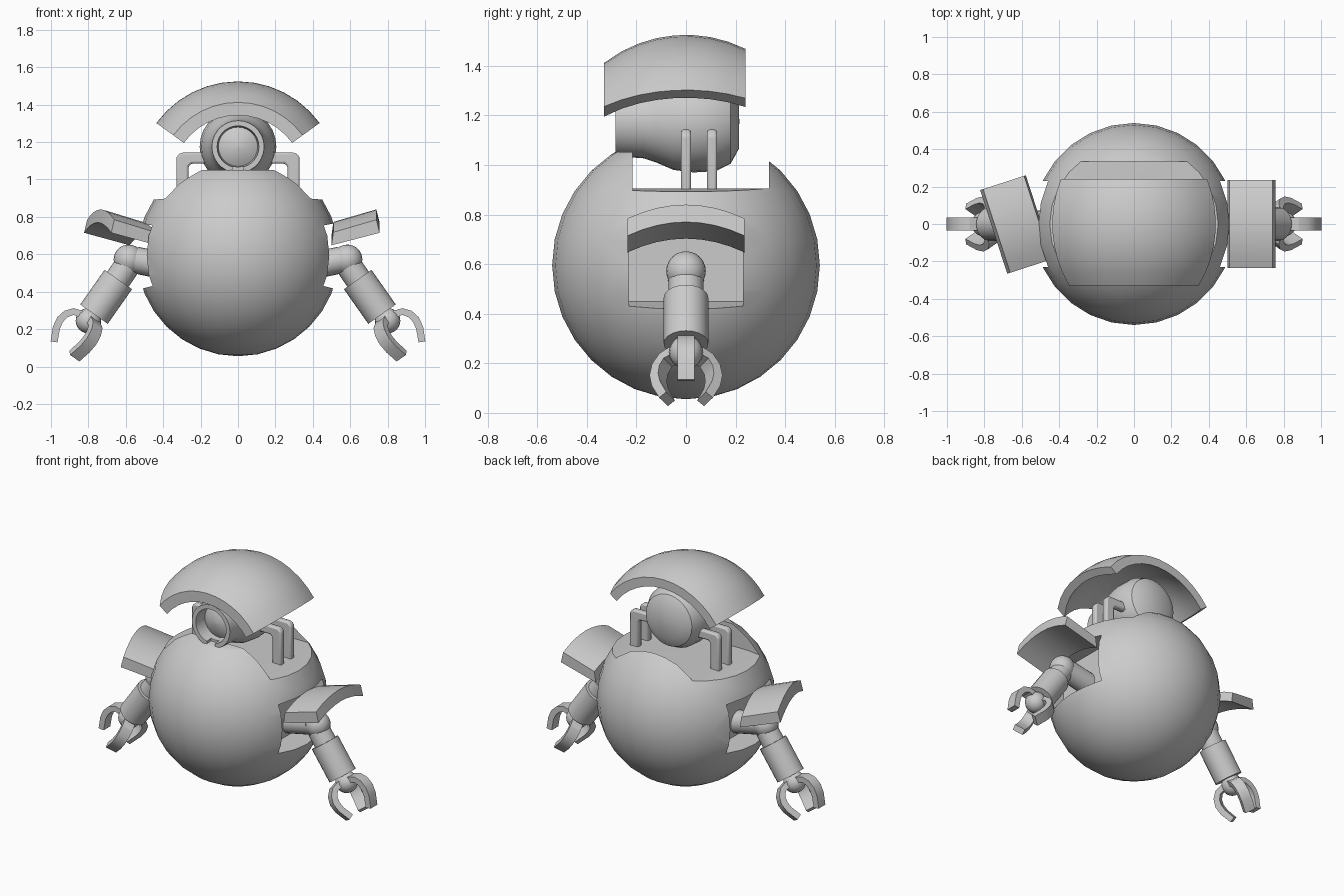
import bpy, bmesh, math
from mathutils import Vector, Matrix

if "Cube" in bpy.data.objects:
    bpy.data.objects.remove(bpy.data.objects["Cube"])

grey = bpy.data.materials.new("plain grey")
grey.diffuse_color = (0.6, 0.6, 0.6, 1)
grey.use_nodes = True
grey.node_tree.nodes["Principled BSDF"].inputs["Base Color"].default_value = grey.diffuse_color
R, CZ = 0.54, 0.595          # body radius and centre height


def finish(ob, angle=32):
    ob.data.materials.clear()
    ob.data.materials.append(grey)
    bpy.ops.object.select_all(action='DESELECT')
    ob.select_set(True)
    bpy.context.view_layer.objects.active = ob
    bpy.ops.object.shade_smooth_by_angle(angle=math.radians(angle))
    return ob


def make(name, verts, faces):
    bm = bmesh.new()
    vs = [bm.verts.new(v) for v in verts]
    for f in faces:
        bm.faces.new([vs[i] for i in f])
    bmesh.ops.recalc_face_normals(bm, faces=bm.faces)
    me = bpy.data.meshes.new(name)
    bm.to_mesh(me)
    bm.free()
    ob = bpy.data.objects.new(name, me)
    bpy.context.collection.objects.link(ob)
    return ob


def slab(name, top, bottom):
    """Closed shell between two equal grids of points."""
    n, m = len(top), len(top[0])
    verts = [p for row in top for p in row] + [p for row in bottom for p in row]
    k = n * m
    faces = []
    for i in range(n - 1):
        for j in range(m - 1):
            a = [i * m + j, i * m + j + 1, (i + 1) * m + j + 1, (i + 1) * m + j]
            faces += [a, [v + k for v in reversed(a)]]
    rim = [j for j in range(m)] + [i * m + m - 1 for i in range(1, n)]
    rim += [(n - 1) * m + j for j in range(m - 2, -1, -1)] + [i * m for i in range(n - 2, 0, -1)]
    for a, b in zip(rim, rim[1:] + rim[:1]):
        faces.append([a, b, b + k, a + k])
    return make(name, verts, faces)


def prism(name, outline, y0, y1):
    """Outline in x,z pushed along y."""
    n = len(outline)
    verts = [(x, y, z) for y in (y0, y1) for x, z in outline]
    faces = [list(range(n)), list(range(n, 2 * n))]
    faces += [[i, (i + 1) % n, (i + 1) % n + n, i + n] for i in range(n)]
    return make(name, verts, faces)


def ball(name, loc, r, seg=20, rings=12):
    bpy.ops.mesh.primitive_uv_sphere_add(segments=seg, ring_count=rings, radius=r, location=loc)
    ob = bpy.context.object
    ob.name = name
    return ob


def rod(name, a, b, r):
    a, b = Vector(a), Vector(b)
    bpy.ops.mesh.primitive_cylinder_add(vertices=20, radius=r, depth=(b - a).length, location=(a + b) / 2)
    ob = bpy.context.object
    ob.name = name
    ob.rotation_euler = (b - a).to_track_quat('Z', 'Y').to_euler()
    return finish(ob)


def cut(ob, cutter):
    mod = ob.modifiers.new("cut", 'BOOLEAN')
    mod.operation, mod.object, mod.solver = 'DIFFERENCE', cutter, 'EXACT'
    bpy.context.view_layer.objects.active = ob
    bpy.ops.object.modifier_apply(modifier=mod.name)
    bpy.data.objects.remove(cutter)


# round body with a head bay on top and an arm bay on each side
body = ball("body", (0, 0, CZ), R, 28, 16)
cut(body, prism("head_bay", [(-.6, .88), (-.3, .905), (.3, .905), (.6, .88), (.6, 1.3), (-.6, 1.3)], -.215, .335))
cut(body, prism("top_trim", [(-.5, 1.052), (.5, 1.052), (.5, 1.4), (-.5, 1.4)], -.5, .1))
for s in (1, -1):
    cut(body, prism("arm_bay", [(s * .38, .45), (s * .7, .37), (s * .7, .80), (s * .38, .74)], -.23, .23))
finish(body)

# raised top cap: a slice of the body's shell
def shell(r):
    rows = []
    for i in range(9):
        y = -.33 + .57 * i / 8
        q = math.sqrt(r * r - y * y)
        rows.append([(q * math.cos(t), y, .985 + q * math.sin(t))
                     for t in (math.radians(36 + 108 * j / 12) for j in range(13))])
    return rows
finish(slab("head_cap", shell(R), shell(.487)))

# head with recessed eye, turned about the y axis
profile = [(.215, .0), (.213, .11), (.18, .17), (.12, .2), (.03, .205), (-.05, .195), (-.12, .165),
           (-.17, .148), (-.285, .14), (-.285, .112), (-.2, .105), (-.225, .06), (-.232, .0)]
N = 28
verts, faces = [], []
for y, r in profile:
    verts += [(max(r, 1e-4) * math.cos(2 * math.pi * k / N), y, 1.175 + max(r, 1e-4) * math.sin(2 * math.pi * k / N))
              for k in range(N)]
for i in range(len(profile) - 1):
    faces += [[i * N + k, i * N + (k + 1) % N, (i + 1) * N + (k + 1) % N, (i + 1) * N + k] for k in range(N)]
faces += [list(range(N)), [(len(profile) - 1) * N + k for k in range(N)]]
head = make("head", verts, faces)
cut(head, prism("ring_gap", [(-.03, 1.0), (.03, 1.0), (.03, 1.09), (-.03, 1.09)], -.3, -.24))
finish(head)

for s in (1, -1):
    side = "right" if s > 0 else "left"

    # two bent brackets holding the head
    for y in (0, .105):
        pts = [(.265, .85), (.33, .85), (.33, 1.12), (.308, 1.143), (.15, 1.143), (.15, 1.085), (.25, 1.085), (.265, 1.07)]
        br = prism(side + "_head_bracket", [(s * x, z) for x, z in pts], y - .021, y + .021)
        bev = br.modifiers.new("round", 'BEVEL')
        bev.width, bev.segments = .014, 2
        finish(br)

    # raised arm flap, arched across y; the left one hangs askew
    spin = Matrix.Rotation(math.radians(18), 4, 'Z') if s < 0 else Matrix()
    mid = Vector((s * .62, 0, 0))
    def flap_face(x0, z0, x1, z1):
        rows = []
        for i in range(9):
            y = -.235 + .47 * i / 8
            lift = .055 * (1 - (y / .235) ** 2)
            rows.append([mid + spin @ (Vector((s * x, y, z + lift)) - mid) for x, z in ((x0, z0), (x1, z1))])
        return rows
    finish(slab(side + "_arm_flap", flap_face(.51, .718, .74, .785), flap_face(.50, .648, .757, .715)))

    # arm
    P = lambda x, z: (s * x, 0, z)
    rod(side + "_shoulder", P(.36, .53), P(.55, .57), .072)
    finish(ball(side + "_elbow", P(.585, .572), .08))
    rod(side + "_collar", P(.595, .535), P(.65, .455), .07)
    rod(side + "_forearm", P(.64, .465), P(.77, .28), .09)
    finish(ball(side + "_wrist", P(.80, .245), .068))

    # three curved claws around the hand's axis
    hand = Vector(P(.795, .248))
    d, e, f = Vector(P(.57, -.82)), Vector(P(.82, .57)), Vector((0, 1, 0))
    outer = [(.045, -.025), (.105, -.005), (.138, .035), (.15, .085), (.14, .14), (.105, .212)]
    inner = [(.045, .015), (.085, .025), (.105, .055), (.11, .09), (.102, .13), (.072, .195)]
    for k in range(3):
        t = k * 2 * math.pi / 3
        out = e * math.cos(t) + f * math.sin(t)
        wide = f * math.cos(t) - e * math.sin(t)
        grid = lambda c: [[hand + out * r + d * a + wide * w for w in (-.035, .035)] for r, a in c]
        finish(slab(side + "_claw", grid(outer), grid(inner)))
